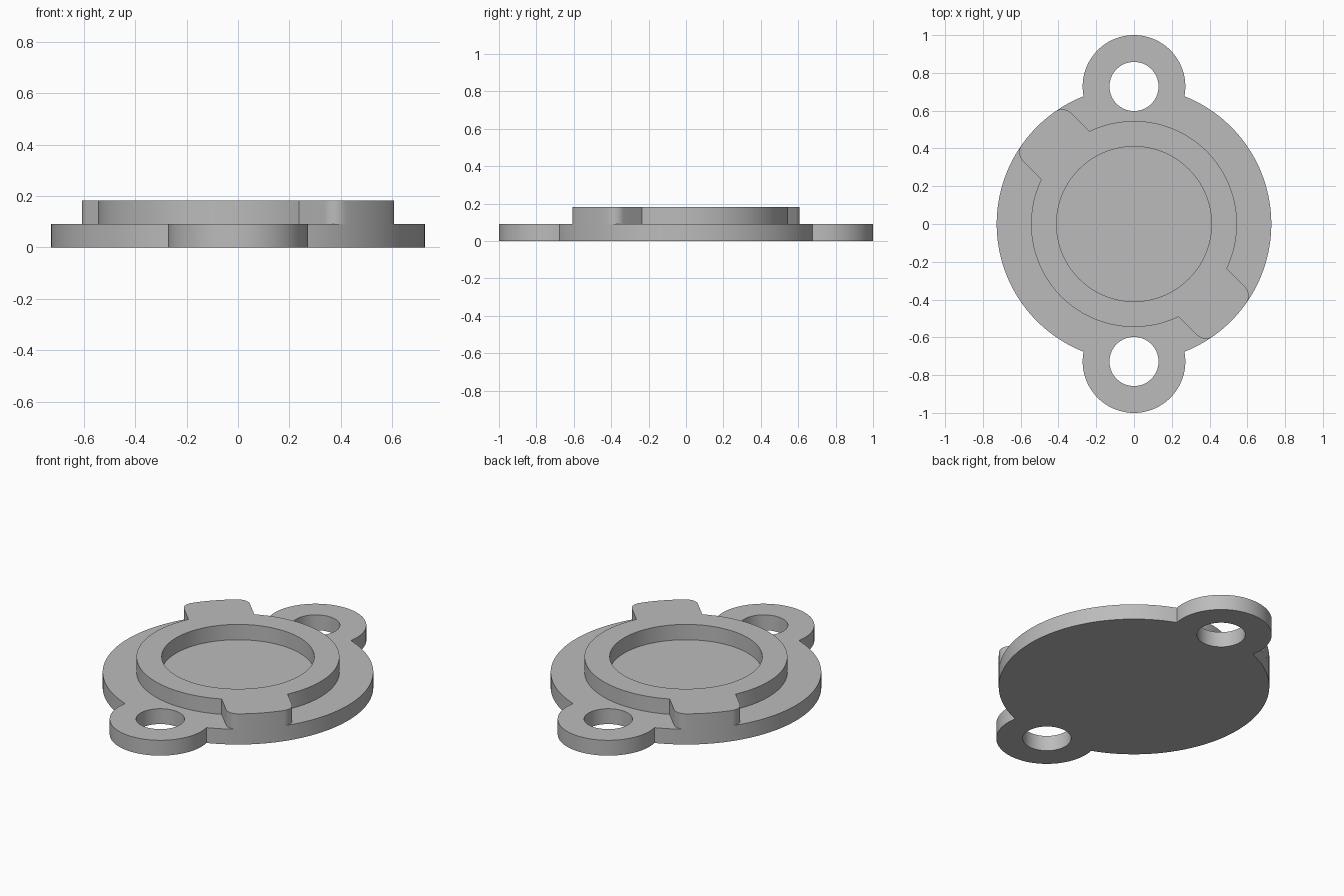
import bpy, bmesh, math
from mathutils import Vector

if "Cube" in bpy.data.objects:
    bpy.data.objects.remove(bpy.data.objects["Cube"])

R, EAR_Y, EAR_R, HOLE_R = 0.727, 0.728, 0.272, 0.13
COLLAR_R, BORE_R, TAB_W, FILLET = 0.545, 0.41, 0.18, 0.065
T = 0.091

grey = bpy.data.materials.new("light_grey")
grey.diffuse_color = (0.5, 0.5, 0.5, 1)
grey.use_nodes = True
grey.node_tree.nodes["Principled BSDF"].inputs["Base Color"].default_value = grey.diffuse_color


def arc(cx, cy, r, a0, a1, n):
    return [(cx + r * math.cos(a0 + (a1 - a0) * i / n),
             cy + r * math.sin(a0 + (a1 - a0) * i / n)) for i in range(n + 1)]


def circle(cx, cy, r, n=96):
    return arc(cx, cy, r, 0, math.tau, n)[:-1]


def rotated(pts, a):
    c, s = math.cos(a), math.sin(a)
    return [(x * c - y * s, x * s + y * c) for x, y in pts]


def slab(name, loops, z0, z1):
    """Extrude an outline with holes from z0 to z1."""
    bm = bmesh.new()
    edges = []
    for loop in loops:
        vs = [bm.verts.new((x, y, z0)) for x, y in loop]
        edges += [bm.edges.new((v, vs[(i + 1) % len(vs)])) for i, v in enumerate(vs)]
    bmesh.ops.triangle_fill(bm, use_beauty=True, edges=edges, normal=(0, 0, 1))
    ext = bmesh.ops.extrude_face_region(bm, geom=bm.faces[:], use_keep_orig=True)
    top = [g for g in ext["geom"] if isinstance(g, bmesh.types.BMVert)]
    bmesh.ops.translate(bm, verts=top, vec=Vector((0, 0, z1 - z0)))
    bmesh.ops.recalc_face_normals(bm, faces=bm.faces[:])
    me = bpy.data.meshes.new(name)
    bm.to_mesh(me)
    bm.free()
    me.materials.append(grey)
    ob = bpy.data.objects.new(name, me)
    bpy.context.collection.objects.link(ob)
    bpy.ops.object.select_all(action='DESELECT')
    ob.select_set(True)
    bpy.context.view_layer.objects.active = ob
    bpy.ops.object.shade_smooth_by_angle(angle=math.radians(25))
    return ob


# Base plate: disc with two round ears, half outline repeated by rotation
jy = (R * R + EAR_Y ** 2 - EAR_R ** 2) / (2 * EAR_Y)
jx = math.sqrt(R * R - jy * jy)
disc_a = math.atan2(jy, jx)
ear_a = math.atan2(jy - EAR_Y, jx)
half = arc(0, 0, R, -disc_a, disc_a, 64)[:-1]
half += arc(0, EAR_Y, EAR_R, ear_a, math.pi - ear_a, 48)[:-1]
slab("base_plate", [half + rotated(half, math.pi),
                    circle(0, EAR_Y, HOLE_R, 64), circle(0, -EAR_Y, HOLE_R, 64)], 0, T)

# Raised collar with two opposite rounded tabs, first drawn along +x
ring_a = math.asin(TAB_W / COLLAR_R)
fy = TAB_W - FILLET
fx = math.sqrt((R - FILLET) ** 2 - fy ** 2)
tip_a = math.atan2(fy, fx)
half = arc(fx, -fy, FILLET, -math.pi / 2, -tip_a, 10)[:-1]
half += arc(0, 0, R, -tip_a, tip_a, 16)[:-1]
half += arc(fx, fy, FILLET, tip_a, math.pi / 2, 10)
half += arc(0, 0, COLLAR_R, ring_a, math.pi - ring_a, 56)
turn = math.radians(-45)
slab("collar", [rotated(half, turn) + rotated(half, turn + math.pi),
                circle(0, 0, BORE_R)], T, 2 * T)
